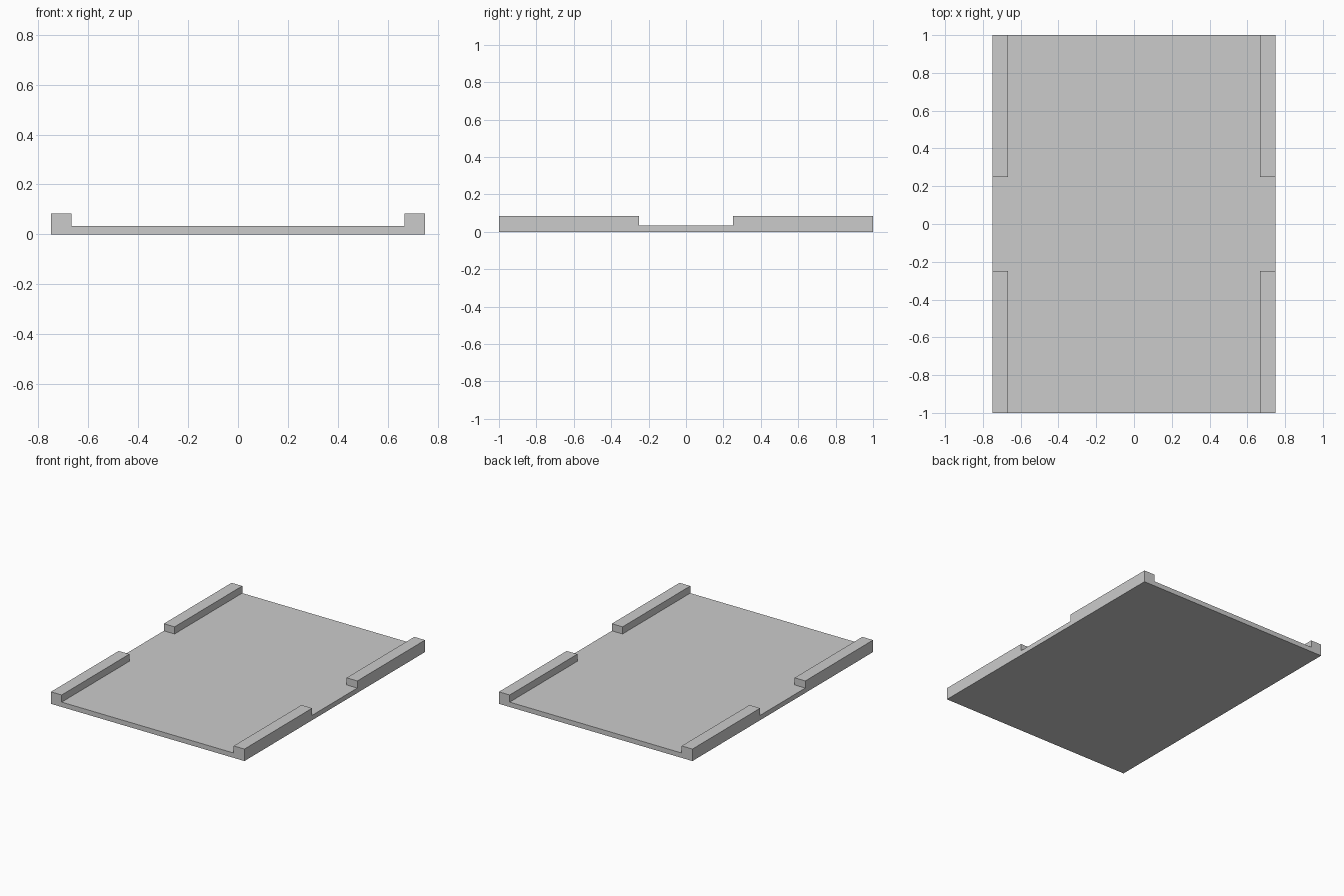
import bpy
import bmesh

if "Cube" in bpy.data.objects:
    bpy.data.objects.remove(bpy.data.objects["Cube"])

HALF_X, HALF_Y = 0.75, 1.0
RAIL_W, GAP = 0.083, 0.25
FLOOR_Z, RAIL_Z = 0.034, 0.084

bm = bmesh.new()

# 3 x 3 footprint grid: the corner cells become the rails
xs = (-HALF_X, -HALF_X + RAIL_W, HALF_X - RAIL_W, HALF_X)
ys = (-HALF_Y, -GAP, GAP, HALF_Y)
grid = [[bm.verts.new((x, y, 0)) for x in xs] for y in ys]
cells = {}
for j in range(3):
    for i in range(3):
        cells[i, j] = bm.faces.new((grid[j][i], grid[j][i + 1],
                                    grid[j + 1][i + 1], grid[j + 1][i]))


def raise_faces(faces, height, keep):
    """Extrude faces straight up and return the new top faces."""
    geom = bmesh.ops.extrude_face_region(bm, geom=faces, use_keep_orig=keep)["geom"]
    bmesh.ops.translate(bm, vec=(0, 0, height),
                        verts=[v for v in geom if isinstance(v, bmesh.types.BMVert)])
    return [f for f in geom if isinstance(f, bmesh.types.BMFace)]


# Base plate
top = raise_faces(list(cells.values()), FLOOR_Z, True)

# Four edge rails
for face in top:
    c = face.calc_center_median()
    if abs(c.x) > HALF_X - RAIL_W and abs(c.y) > GAP:
        raise_faces([face], RAIL_Z - FLOOR_Z, False)
        if face.is_valid:
            bmesh.ops.delete(bm, geom=[face], context='FACES_ONLY')

# Merge coplanar faces and fix normals
bmesh.ops.recalc_face_normals(bm, faces=bm.faces)
bmesh.ops.dissolve_limit(bm, angle_limit=0.01, verts=bm.verts, edges=bm.edges)
bmesh.ops.recalc_face_normals(bm, faces=bm.faces)

mesh = bpy.data.meshes.new("railed_plate")
bm.to_mesh(mesh)
bm.free()
plate = bpy.data.objects.new("railed_plate", mesh)
bpy.context.collection.objects.link(plate)
